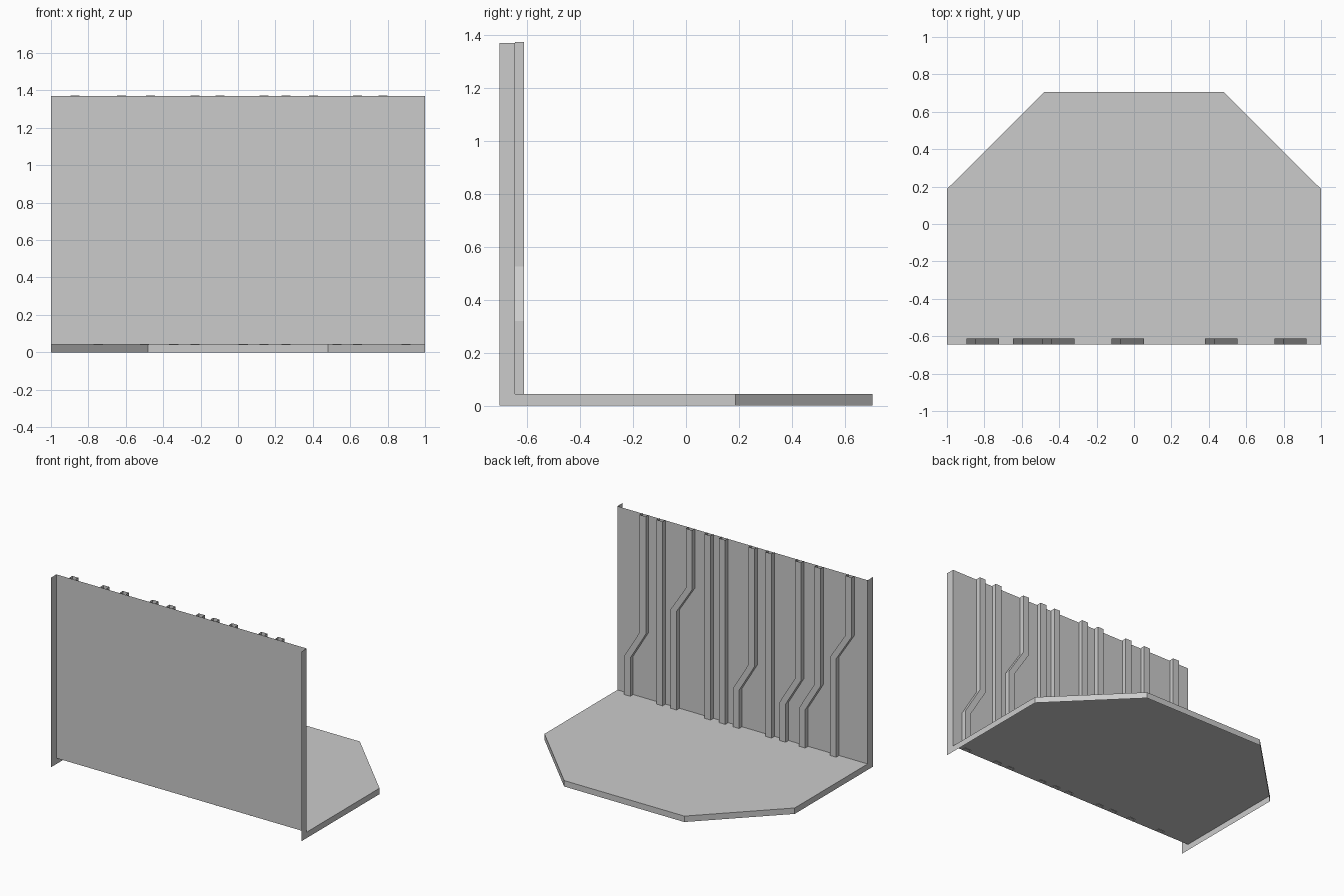
import bpy

cube = bpy.data.objects.get("Cube")
if cube:
    bpy.data.objects.remove(cube, do_unlink=True)

# One plain grey
GREY = (0.6, 0.6, 0.6, 1)
grey = bpy.data.materials.new("light_grey")
grey.use_nodes = True
grey.diffuse_color = GREY
grey.node_tree.nodes["Principled BSDF"].inputs["Base Color"].default_value = GREY

FRONT, WALL, BACK = -0.705, -0.645, 0.705
PIPE_BACK, CORNER = -0.612, 0.187
FLOOR, TOP, PIPE_TOP = 0.043, 1.37, 1.374
PIPE_W, SHIFT = 0.049, 0.124


def make(name, verts, faces):
    mesh = bpy.data.meshes.new(name)
    mesh.from_pydata(verts, [], faces)
    mesh.materials.append(grey)
    obj = bpy.data.objects.new(name, mesh)
    bpy.context.collection.objects.link(obj)
    return obj


def pipe(name, x, bend=None):
    """Three-sided duct, open at its ends and against the wall."""
    path = [(x, PIPE_TOP)]
    if bend:
        path += [(x, bend[1]), (x + SHIFT, bend[0])]
    path.append((path[-1][0], FLOOR - 0.003))
    verts, faces = [], []
    for px, z in path:
        verts += [(px, WALL, z), (px, PIPE_BACK, z),
                  (px + PIPE_W, PIPE_BACK, z), (px + PIPE_W, WALL, z)]
    for ring in range(len(path) - 1):
        for side in range(3):
            a = ring * 4 + side
            faces.append((a, a + 1, a + 5, a + 4))
    make(name, verts, faces)


# Floor sheet with a hanging rim, open underneath and along the wall
outline = [(-1, WALL), (1, WALL), (1, CORNER), (0.48, BACK), (-0.48, BACK), (-1, CORNER)]
n = len(outline)
floor_verts = [(x, y, z) for z in (0, FLOOR) for x, y in outline]
rim = [(i, (i + 1) % n, (i + 1) % n + n, i + n) for i in range(1, n)]
make("floor", floor_verts, [tuple(range(n, 2 * n))] + rim)

# Upright panel
make("wall", [(-1, WALL, FLOOR), (1, WALL, FLOOR), (1, WALL, TOP), (-1, WALL, TOP)],
     [(0, 1, 2, 3)])

# Thin side flanges standing forward of the wall
for side, x in (("right", -1), ("left", 1)):
    loop = [(x, FRONT, 0), (x, WALL, 0), (x, WALL, TOP), (x, FRONT, TOP)]
    make(side + "_flange", loop, [(0, 1, 2, 3) if x > 0 else (3, 2, 1, 0)])

# Wall pipes: straight, low-bend and high-bend
LOW, HIGH = (0.32, 0.525), (0.755, 0.945)
groups = {
    "straight_pipe": (None, (-0.255, 0.115, 0.232, 0.615)),
    "low_bend_pipe": (LOW, (-0.648, -0.492, -0.12, 0.75)),
    "high_bend_pipe": (HIGH, (-0.896, 0.38)),
}
for label, (bend, places) in groups.items():
    for i, x in enumerate(places):
        pipe(f"{label}_{i + 1}", x, bend)
